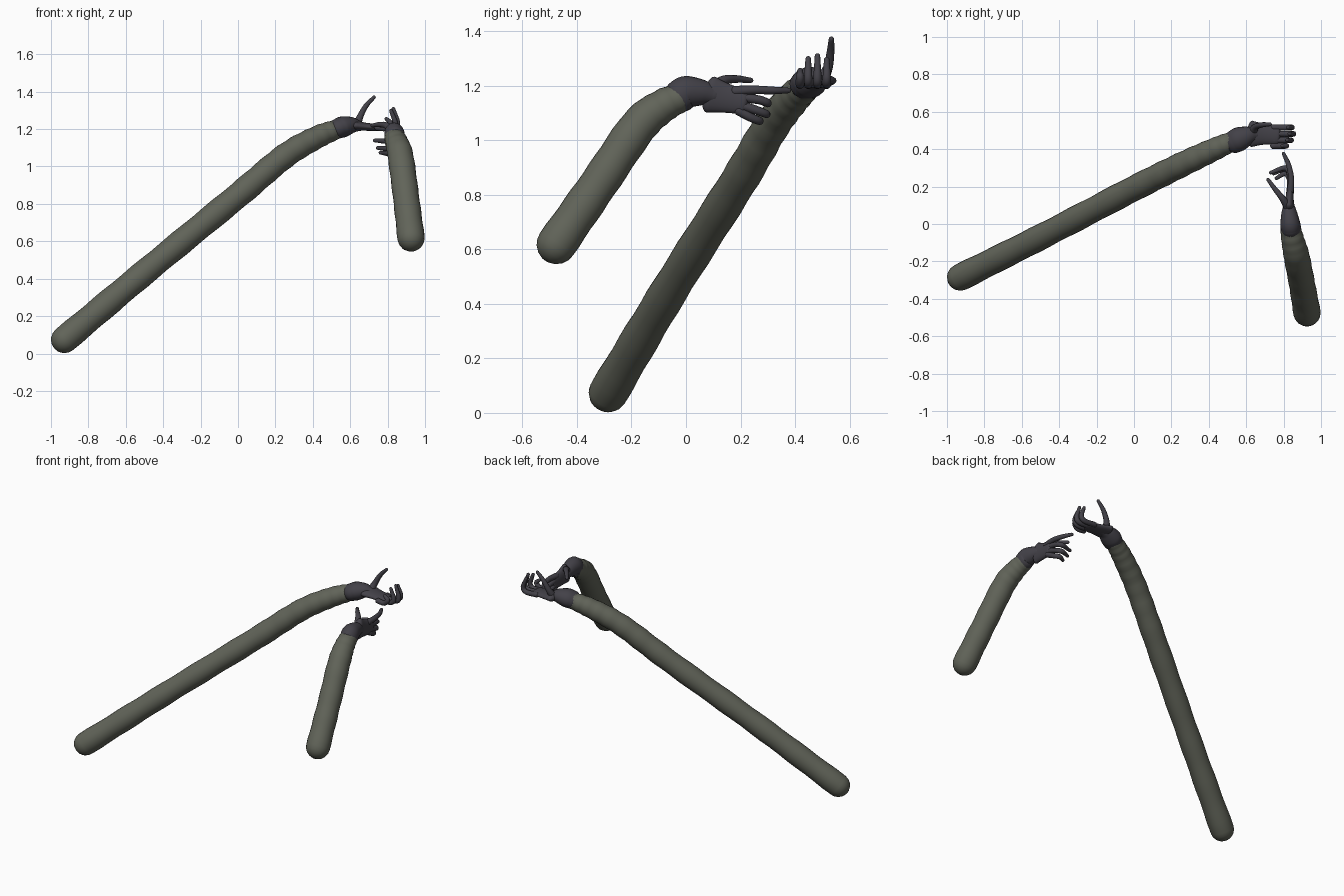
import bpy, bmesh, math
from mathutils import Vector


def material(name, rgb):
    m = bpy.data.materials.new(name)
    m.diffuse_color = (*rgb, 1)
    return m


SLEEVE = material("olive_grey_sleeve", (0.120, 0.127, 0.100))
SKIN = material("dark_slate_hand", (0.056, 0.053, 0.065))


def smooth_path(pts, steps):
    """Catmull-Rom interpolation of (x, y, z, radius) points."""
    p = [Vector(q) for q in pts]
    p = [2 * p[0] - p[1]] + p + [2 * p[-1] - p[-2]]
    out = []
    for i in range(1, len(p) - 2):
        a, b, c, d = p[i - 1:i + 3]
        for s in range(steps):
            t = s / steps
            out.append(0.5 * (2 * b + (c - a) * t + (2 * a - 5 * b + 4 * c - d) * t * t
                              + (3 * b - a - 3 * c + d) * t ** 3))
    return out + [p[-2]]


def sweep(name, pts, mat, side=(0, 0, 1), wide=1.0, steps=6, sides=14, wave=0.0):
    """Round-ended tube; 'wide' stretches its section along 'side'."""
    path = smooth_path(pts, steps)
    n = len(path)
    rings = []
    for i, q in enumerate(path):
        t = (path[min(i + 1, n - 1)].xyz - path[max(i - 1, 0)].xyz).normalized()
        r = q.w * (1 + wave * math.sin(i * 1.7))
        caps = [(0, 1)]
        if i == 0:
            caps = [(-math.cos(a), math.sin(a)) for a in (0.2, 0.55, 0.9, 1.25)] + caps
        if i == n - 1:
            caps += [(math.cos(a), math.sin(a)) for a in (1.25, 0.9, 0.55, 0.2)]
        for along, k in caps:
            rings.append((q.xyz + t * r * along, t, r * k))
    bm = bmesh.new()
    loops = []
    for c, t, r in rings:
        u = Vector(side)
        u = (u - t * u.dot(t)).normalized()
        v = t.cross(u)
        loops.append([bm.verts.new(c + u * (r * wide * math.cos(a)) + v * (r * math.sin(a)))
                      for a in (2 * math.pi * j / sides for j in range(sides))])
    for a, b in zip(loops, loops[1:]):
        for j in range(sides):
            k = (j + 1) % sides
            bm.faces.new((a[j], a[k], b[k], b[j]))
    bm.faces.new(loops[0][::-1])
    bm.faces.new(loops[-1])
    bmesh.ops.recalc_face_normals(bm, faces=bm.faces)
    for f in bm.faces:
        f.smooth = True
    me = bpy.data.meshes.new(name)
    bm.to_mesh(me)
    bm.free()
    me.materials.append(mat)
    ob = bpy.data.objects.new(name, me)
    bpy.context.collection.objects.link(ob)
    return ob


# Long arm: sleeve, cuff and wrist
sweep("long_sleeve", [(-0.928, -0.285, 0.074, 0.072), (-0.48, -0.06, 0.45, 0.068),
                      (0.0, 0.19, 0.845, 0.068), (0.25, 0.315, 1.055, 0.066),
                      (0.42, 0.395, 1.155, 0.061), (0.53, 0.445, 1.20, 0.052)],
      SLEEVE, steps=9, sides=24, wave=0.025)
sweep("long_wrist", [(0.535, 0.440, 1.203, 0.054), (0.565, 0.455, 1.213, 0.056),
                     (0.61, 0.472, 1.22, 0.044), (0.65, 0.48, 1.216, 0.026)],
      SKIN, side=(0, 1, 0), wide=1.15, sides=20)
# Open palm facing up
sweep("long_palm", [(0.63, 0.482, 1.218, 0.026), (0.69, 0.48, 1.212, 0.021),
                    (0.765, 0.473, 1.208, 0.018)],
      SKIN, side=(0, 1, 0), wide=2.7, sides=20)
# Four fingers curling upwards: y position, reach, tip height
for i, (y, x, z) in enumerate([(0.418, 0.815, 1.255), (0.448, 0.840, 1.298),
                               (0.482, 0.853, 1.308), (0.516, 0.845, 1.295)]):
    sweep(f"long_finger_{i + 1}", [(0.745, y, 1.208, 0.017), (x - 0.025, y, 1.205, 0.016),
                                   (x, y, 1.232, 0.015), (x - 0.022, y, z, 0.010)], SKIN,
          side=(0, 1, 0), sides=10)
sweep("long_thumb", [(0.635, 0.495, 1.218, 0.026), (0.652, 0.52, 1.265, 0.018),
                     (0.685, 0.53, 1.325, 0.014), (0.727, 0.533, 1.370, 0.010)],
      SKIN, side=(0, 1, 0), sides=10)

# Short arm: sleeve, cuff and wrist
sweep("short_sleeve", [(0.925, -0.475, 0.618, 0.073), (0.898, -0.32, 0.84, 0.070),
                       (0.870, -0.175, 1.05, 0.069), (0.850, -0.09, 1.122, 0.062),
                       (0.836, -0.02, 1.158, 0.054)],
      SLEEVE, side=(1, 0, 0), steps=7, sides=24, wave=0.02)
sweep("short_wrist", [(0.838, -0.02, 1.163, 0.055), (0.835, 0.005, 1.176, 0.053),
                      (0.830, 0.06, 1.174, 0.042), (0.828, 0.10, 1.165, 0.030)],
      SKIN, side=(0, 0, 1), wide=1.12, sides=20)
# Upright palm facing sideways
sweep("short_palm", [(0.829, 0.09, 1.167, 0.027), (0.832, 0.14, 1.155, 0.022),
                     (0.837, 0.21, 1.140, 0.018)],
      SKIN, side=(0, 0, 1), wide=2.5, sides=20)
# Three curled fingers: knuckle height, bend height, reach
for i, (z0, z1, y) in enumerate([(1.158, 1.135, 0.300), (1.130, 1.095, 0.295),
                                 (1.107, 1.070, 0.270)]):
    sweep(f"short_finger_{i + 1}", [(0.836, 0.195, z0, 0.018), (0.832, y - 0.03, z1 + 0.012, 0.016),
                                    (0.808, y, z1, 0.015),
                                    (0.732 + 0.015 * i, y - 0.025, z1 + 0.004, 0.010)], SKIN, sides=10)
# Pointing finger and thumb
sweep("short_index", [(0.836, 0.18, 1.180, 0.019), (0.840, 0.25, 1.184, 0.016),
                      (0.825, 0.32, 1.182, 0.014), (0.800, 0.375, 1.182, 0.010)], SKIN, sides=10)
sweep("short_thumb", [(0.825, 0.085, 1.185, 0.024), (0.795, 0.135, 1.218, 0.018),
                      (0.755, 0.185, 1.224, 0.014), (0.717, 0.237, 1.219, 0.010)], SKIN, sides=10)
